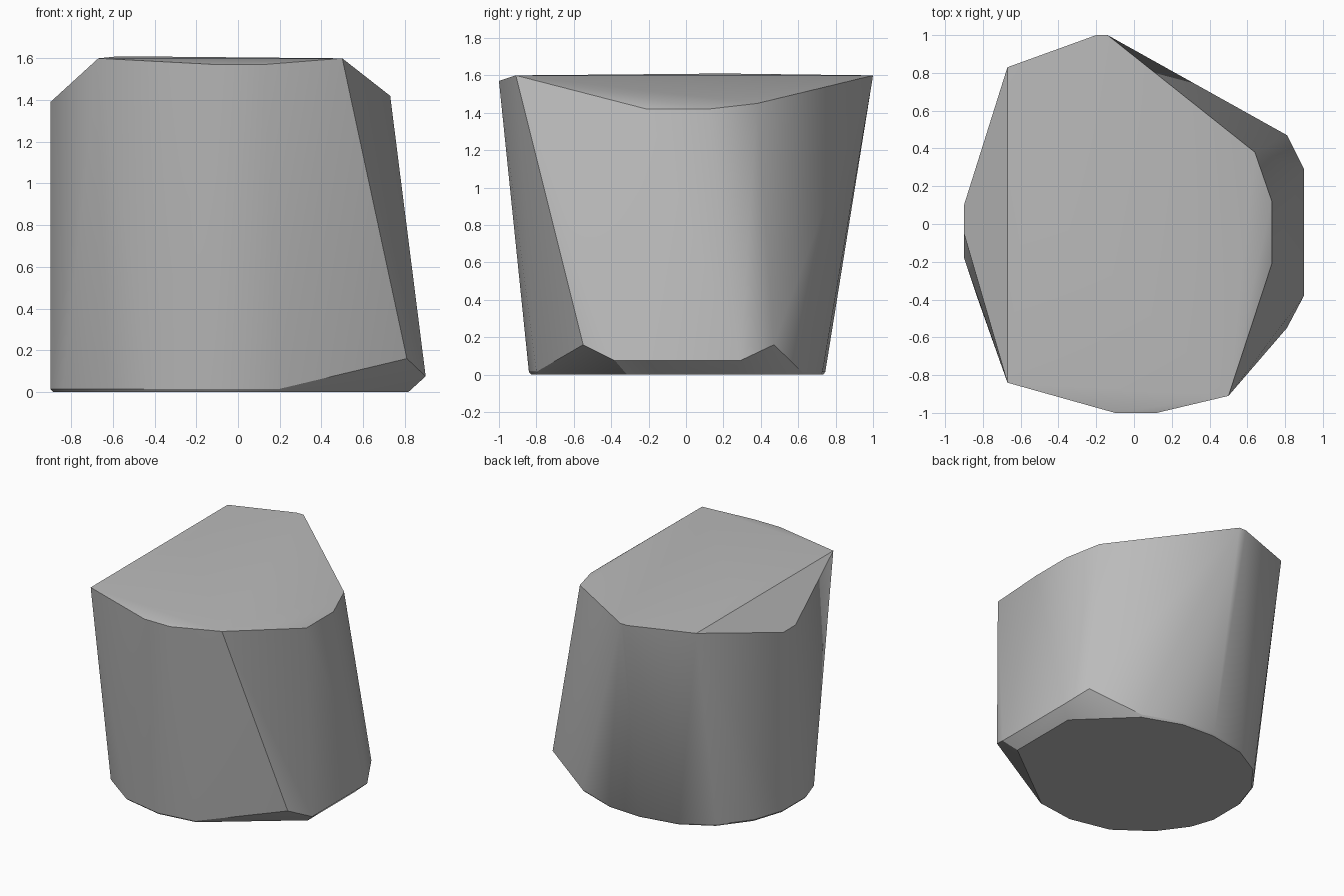
import bpy, bmesh, math

cube = bpy.data.objects.get("Cube")
if cube:
    bpy.data.objects.remove(cube, do_unlink=True)

# Single stone colour
stone = bpy.data.materials.new("stone_grey")
stone.use_nodes = True
stone.diffuse_color = (0.5, 0.5, 0.5, 1)
bsdf = next(n for n in stone.node_tree.nodes if n.type == 'BSDF_PRINCIPLED')
bsdf.inputs["Base Color"].default_value = (0.5, 0.5, 0.5, 1)
bsdf.inputs["Roughness"].default_value = 0.8

# Corners of the chipped upper rim
rim = [
    (-0.67, -0.84, 1.6), (-0.1, -1, 1.57), (0.12, -1, 1.57), (0.5, -0.91, 1.6),
    (0.73, -0.21, 1.42), (0.73, 0.12, 1.42), (0.64, 0.38, 1.45),
    (-0.14, 1, 1.6), (-0.2, 1, 1.6), (-0.67, 0.83, 1.6),
    (-0.9, 0.1, 1.39), (-0.9, -0.05, 1.39), (-0.57, 0.2, 1.61),
]

# Raised corners of the chip at the foot
foot_chip = [(0.81, -0.55, 0.16), (0.9, -0.38, 0.075),
             (0.9, 0.29, 0.075), (0.81, 0.47, 0.16)]

# Rounded base outline, with a flat cut on the chipped side
base = [
    (0.83, -0.32), (0.2, -0.8), (-0.1, -0.84), (-0.42, -0.77), (-0.68, -0.58),
    (-0.84, -0.36), (-0.9, -0.18), (-0.9, 0.1), (-0.82, 0.34), (-0.65, 0.56),
    (-0.42, 0.69), (-0.12, 0.745), (0.15, 0.73), (0.45, 0.62), (0.83, 0.25),
]

points = rim + foot_chip
for x, y in base:
    points.append((x * 0.985, y * 0.985, 0))
    if x < 0.8:
        points.append((x, y, 0.015))

# Wrap the corners in a faceted skin
bm = bmesh.new()
for p in points:
    bm.verts.new(p)
result = bmesh.ops.convex_hull(bm, input=bm.verts)
loose = {v for v in result["geom_interior"] + result["geom_unused"]
         if isinstance(v, bmesh.types.BMVert)}
if loose:
    bmesh.ops.delete(bm, geom=list(loose), context='VERTS')
bmesh.ops.dissolve_limit(bm, angle_limit=math.radians(0.5),
                         verts=bm.verts, edges=bm.edges)
bmesh.ops.recalc_face_normals(bm, faces=bm.faces)

mesh = bpy.data.meshes.new("boulder")
bm.to_mesh(mesh)
bm.free()
mesh.materials.append(stone)
boulder = bpy.data.objects.new("boulder", mesh)
bpy.context.collection.objects.link(boulder)

# Soft shading across shallow facets, crisp main edges
bpy.ops.object.select_all(action='DESELECT')
boulder.select_set(True)
bpy.context.view_layer.objects.active = boulder
bpy.ops.object.shade_smooth_by_angle(angle=math.radians(30))
